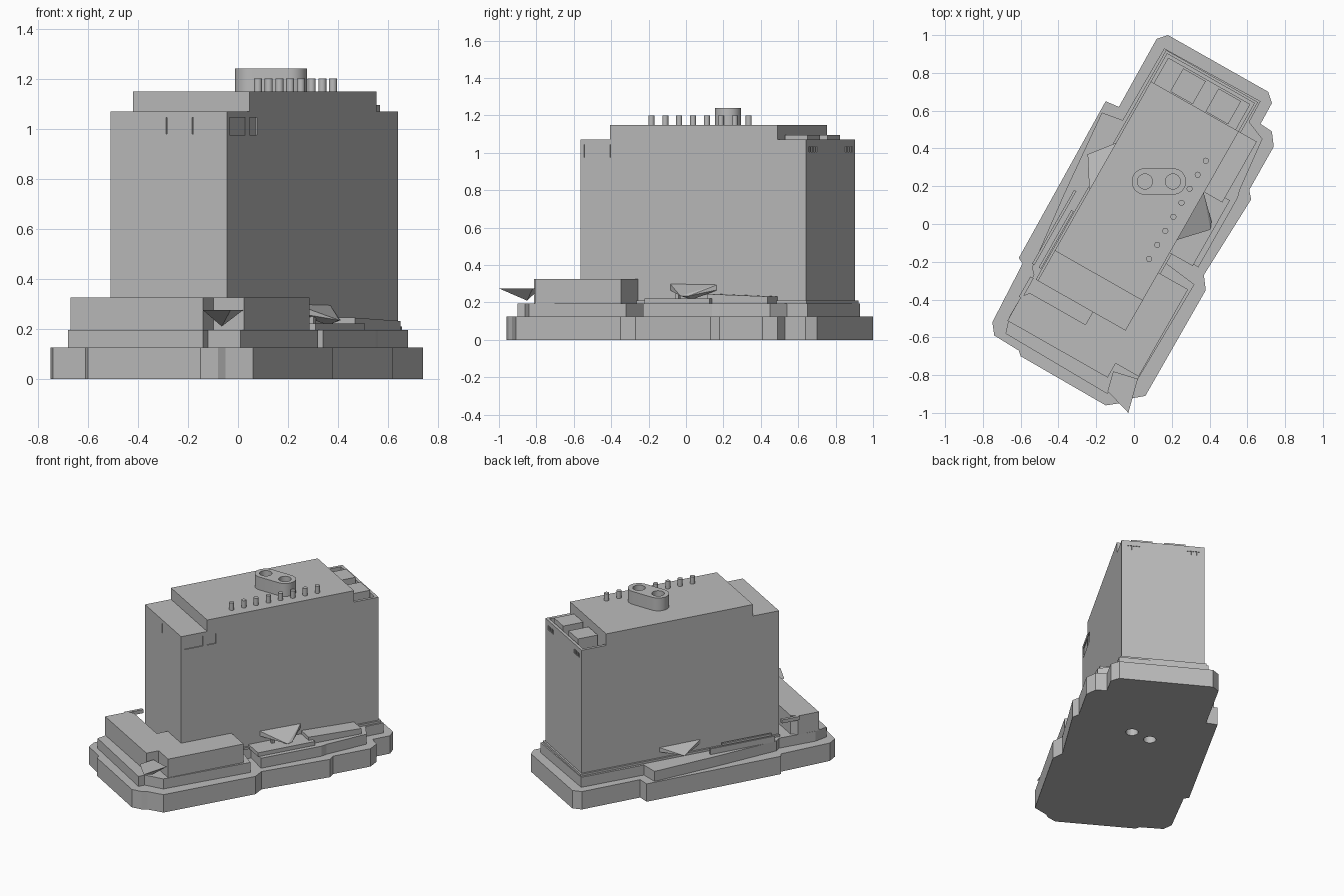
import bpy, bmesh, math
from mathutils import Vector, Matrix

cube = bpy.data.objects.get("Cube")
if cube:
    bpy.data.objects.remove(cube, do_unlink=True)

grey = bpy.data.materials.new("plain grey")
grey.use_nodes = True
grey.diffuse_color = (0.5, 0.5, 0.5, 1)
grey.node_tree.nodes["Principled BSDF"].inputs["Base Color"].default_value = (0.5, 0.5, 0.5, 1)

# The building's own axes are turned about z
TURN = Matrix.Rotation(math.radians(-29.6), 4, "Z")


def finish(name, bm, turned=False):
    bmesh.ops.recalc_face_normals(bm, faces=bm.faces)
    if turned:
        bm.transform(TURN)
    mesh = bpy.data.meshes.new(name)
    bm.to_mesh(mesh)
    bm.free()
    mesh.materials.append(grey)
    obj = bpy.data.objects.new(name, mesh)
    bpy.context.collection.objects.link(obj)
    return obj


def prism(name, points, low, high, turned=False):
    bm = bmesh.new()
    face = bm.faces.new([bm.verts.new((x, y, low)) for x, y in points])
    new = bmesh.ops.extrude_face_region(bm, geom=[face])["geom"]
    verts = [v for v in new if isinstance(v, bmesh.types.BMVert)]
    bmesh.ops.translate(bm, verts=verts, vec=(0, 0, high - low))
    return finish(name, bm, turned)


def box(name, u0, u1, v0, v1, low, high):
    return prism(name, [(u0, v0), (u1, v0), (u1, v1), (u0, v1)], low, high, True)


def hull(name, points, turned=False):
    bm = bmesh.new()
    for p in points:
        bm.verts.new(p)
    bmesh.ops.convex_hull(bm, input=bm.verts)
    return finish(name, bm, turned)


def disc(x, y, radius, count=24):
    step = math.tau / count
    return [(x + radius * math.cos(i * step), y + radius * math.sin(i * step)) for i in range(count)]


def cut(target, cutters):
    for c in cutters:
        c.hide_render = True
        mod = target.modifiers.new("cut", "BOOLEAN")
        mod.operation, mod.solver, mod.object = "DIFFERENCE", "EXACT", c
    graph = bpy.context.evaluated_depsgraph_get()
    mesh = bpy.data.meshes.new_from_object(target.evaluated_get(graph))
    target.modifiers.clear()
    target.data = mesh


# Stepped plinth
base = prism("base", [
    (.12, .98), (.18, 1), (.71, .7), (.73, .64), (.67, .53), (.73, .49), (.74, .41),
    (.61, .18), (.62, .13), (.37, -.27), (.38, -.35), (.06, -.91), (-.05, -.93),
    (-.08, -.95), (-.15, -.96), (-.6, -.7), (-.61, -.67), (-.74, -.59), (-.75, -.52),
    (-.59, -.21), (-.61, -.18), (-.15, .65), (-.08, .62)], 0, .125)
tier = prism("upper_tier", [
    (.16, .93), (.67, .65), (.61, .54), (.68, .45), (.56, .18), (.55, .14), (.34, -.23),
    (.2, -.14), (.16, -.2), (.32, -.32), (.01, -.84), (-.12, -.86), (-.14, -.9),
    (-.68, -.58), (-.66, -.49), (-.53, -.27), (-.54, -.23), (-.37, .16), (-.17, .59), (-.06, .55)],
    .125, .195)

# Tower with roof slab, ledge in front and sunken service deck behind
U0, U1, V0, V1 = -.295, .24, -.513, .873
tower = box("tower", U0, U1, V0, V1, .19, 1.07)
slab = box("roof_slab", U0, U1, -.33, .7, 1.07, 1.15)
well = box("service_deck_cutter", U0 + .02, U1 - .02, .7, V1 - .02, 1.02, 1.2)
for side, u in (("right", -.18), ("left", .035)):
    box("roof_unit_" + side, u, u + .137, .705, .845, 1.01, 1.095)

# Shallow recesses near the top of the tower
recesses = [well]


def recess(u0, u1, v0, v1, low, high):
    recesses.append(box("recess_cutter", u0, u1, v0, v1, low, high))


D = .006
recess(U1 - D, U1 + .1, -.49, -.36, .975, 1.045)
recess(U1 - D, U1 + .1, -.33, -.27, .975, 1.045)
for u in (-.04, .08):
    recess(u, u + D, V0 - .1, V0 + D, .98, 1.045)
for start in (U0 + .03, U1 - .12):
    for i in range(5):
        recess(start + i * .018, start + i * .018 + .011, V1 - D, V1 + .1, 1.005, 1.035)

# Twin flue stack, set square to the world axes
FX, FY, HALF, R = .132, .225, .074, .07
outline = []
for sign, start in ((1, -90), (-1, 90)):
    for i in range(17):
        a = math.radians(start + i * 180 / 16)
        outline.append((FX + sign * HALF + R * math.cos(a), FY + R * math.sin(a)))
stack = prism("flue_stack", outline, 1.15, 1.24)
flues = [prism("flue_cutter", disc(FX + s * HALF, FY, .04), -.1, 1.4) for s in (-1, 1)]

for part in (base, tier, slab, stack):
    cut(part, flues)
cut(tower, recesses + flues)
for c in recesses + flues:
    bpy.data.objects.remove(c, do_unlink=True)

# Row of roof vents
for i in range(8):
    p = Vector((.08, -.185)).lerp(Vector((.38, .335)), i / 7)
    prism("roof_vent", disc(p.x, p.y, .016, 16), 1.15, 1.2)

# Front podium with a stepped corner and a light well beside the tower
prism("podium", [
    (-.33, -.776), (.28, -.776), (.28, -.69), (.42, -.69), (.42, -.16), (U1, -.16),
    (U1, V0), (.04, V0), (.04, -.59), (-.30, -.59), (-.33, -.63)], .195, .325, True)
box("light_well_beam", -.34, -.32, -.635, V0, .3, .325)

# Folded canopies
hull("entrance_canopy", [
    (-.03, -1, .275), (-.14, -.885, .275), (-.11, -.78, .275), (.02, -.82, .275), (-.065, -.85, .21)])
hull("left_canopy", [
    (.225, -.085, .3), (.365, .18, .3), (.225, -.085, .265), (.365, .18, .27),
    (.41, .015, .235), (.405, -.03, .235), (.36, .03, .215)])
hull("right_canopy", [
    (U0, .04, .28), (U0, .326, .28), (-.396, .2, .24), (U0, .04, .25), (U0, .326, .25)], True)

# Side platforms and low walls on the plinth
box("left_platform", U1, .38, -.04, .36, .195, .222)
hull("left_ramp", [(u, v, z) for u in (U1, .35) for v, top in ((.33, .245), (.7, .232)) for z in (.195, top)], True)
for u, end in ((-.365, 0), (-.325, -.1)):
    box("right_low_wall", u, u + .014, -.45, end, .195, .235)
box("left_canopy_post", .27, .29, .1, .12, .22, .27)

# Narrow skirting around the foot of the tower
box("tower_skirting", U0 - .012, U1 + .012, V0, V1 + .012, .195, .21)

for obj in bpy.context.collection.objects:
    if obj.name.startswith(("flue", "roof_vent")):
        for o in bpy.context.selected_objects:
            o.select_set(False)
        obj.select_set(True)
        bpy.context.view_layer.objects.active = obj
        bpy.ops.object.shade_smooth_by_angle()
